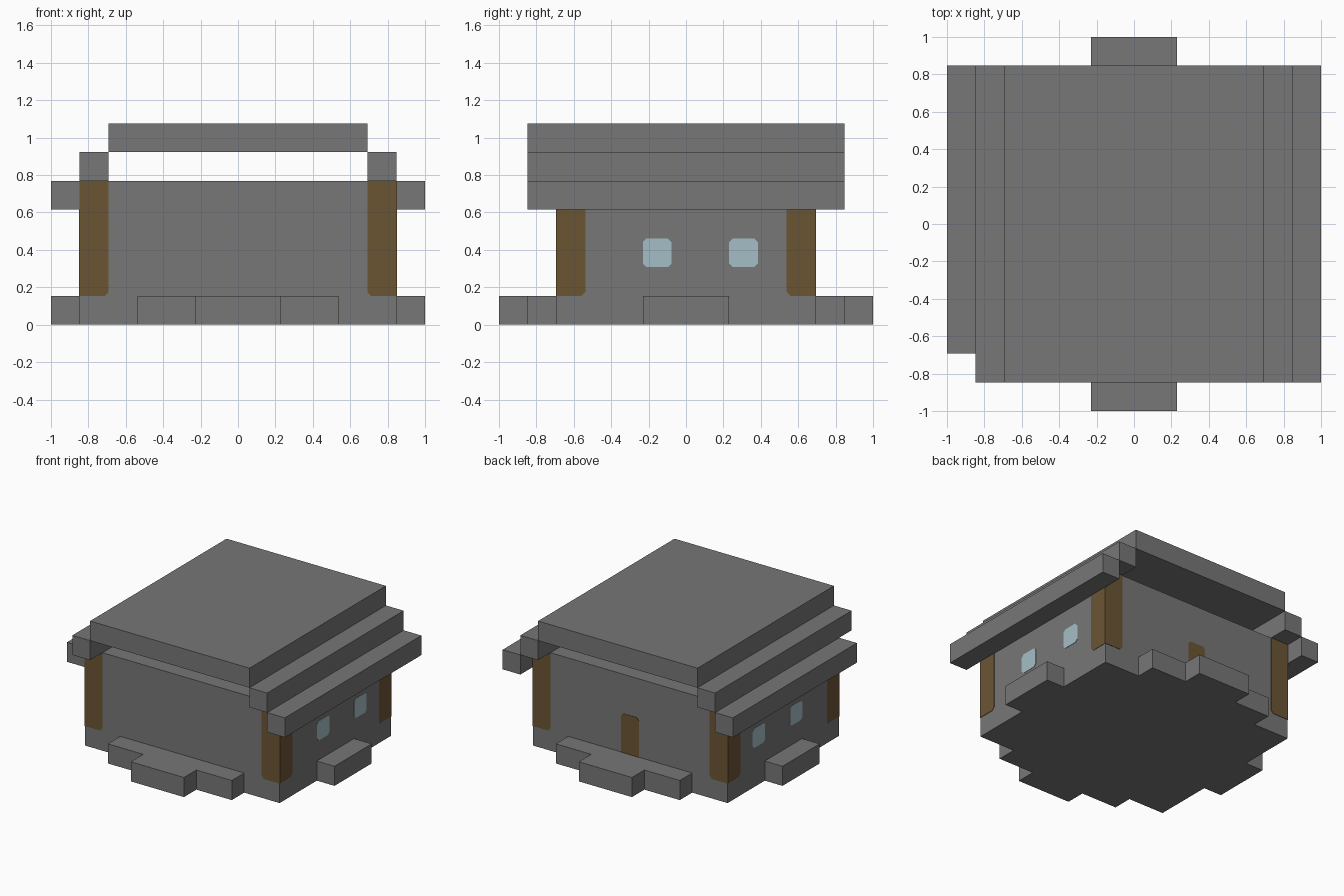
import bpy
import bmesh
from mathutils import Vector

cube = bpy.data.objects.get("Cube")
if cube:
    bpy.data.objects.remove(cube, do_unlink=True)

U = 2 / 13          # one building block
SKIN = 0.003        # thickness of painted plates
CUT = 0.02          # clipped plate corners


def material(name, rgb):
    m = bpy.data.materials.new(name)
    m.use_nodes = True
    m.diffuse_color = (*rgb, 1)
    bsdf = next(n for n in m.node_tree.nodes if n.type == 'BSDF_PRINCIPLED')
    bsdf.inputs["Base Color"].default_value = (*rgb, 1)
    bsdf.inputs["Roughness"].default_value = 0.9
    return m


STONE = material("grey stone", (0.184, 0.184, 0.184))
WOOD = material("brown wood", (0.147, 0.091, 0.034))
GLASS = material("pale blue glass", (0.376, 0.515, 0.565))


def finish(name, bm, mat):
    bmesh.ops.recalc_face_normals(bm, faces=bm.faces)
    mesh = bpy.data.meshes.new(name)
    bm.to_mesh(mesh)
    bm.free()
    mesh.materials.append(mat)
    obj = bpy.data.objects.new(name, mesh)
    bpy.context.collection.objects.link(obj)
    return obj


def prism(name, points, push, mat):
    """Extrude a flat outline along the push vector."""
    bm = bmesh.new()
    face = bm.faces.new([bm.verts.new(p) for p in points])
    ext = bmesh.ops.extrude_face_region(bm, geom=[face])["geom"]
    verts = [v for v in ext if isinstance(v, bmesh.types.BMVert)]
    bmesh.ops.translate(bm, verts=verts, vec=push)
    return finish(name, bm, mat)


def box(name, x, y, z, mat=STONE):
    """Box from ranges given in blocks."""
    pts = [(a * U, b * U, z[0] * U) for a, b in
           ((x[0], y[0]), (x[1], y[0]), (x[1], y[1]), (x[0], y[1]))]
    return prism(name, pts, (0, 0, (z[1] - z[0]) * U), mat)


def plate(name, normal, dist, span, z, mat, clipped):
    """Thin wall plate; clipped lists corners as (span index, z index)."""
    n = Vector(normal)
    along = Vector((abs(n.y), abs(n.x), 0))
    pts = []
    for i, j in ((0, 0), (1, 0), (1, 1), (0, 1)):
        a, h = span[i] * U, z[j] * U
        if (i, j) in clipped:
            da, dh = (CUT if i == 0 else -CUT), (CUT if j == 0 else -CUT)
            pair = [(a, h + dh), (a + da, h)]
            pts += pair if i == j else pair[::-1]
        else:
            pts.append((a, h))
    pts = [n * dist * U + along * a + Vector((0, 0, h)) for a, h in pts]
    return prism(name, pts, n * SKIN, mat)


# Hollow body with an open top, one block thick
body = bmesh.new()
bmesh.ops.create_cube(body, size=1)
for v in body.verts:
    v.co = Vector((v.co.x * 11, v.co.y * 9, (v.co.z + 0.5) * 5)) * U
body.normal_update()
top = max(body.faces, key=lambda f: f.calc_center_median().z)
bmesh.ops.inset_region(body, faces=[top], thickness=U, use_even_offset=True)
ext = bmesh.ops.extrude_face_region(body, geom=[top])["geom"]
if top.is_valid:
    bmesh.ops.delete(body, geom=[top], context='FACES_ONLY')
bmesh.ops.translate(body, vec=(0, 0, -4 * U),
                    verts=[v for v in ext if isinstance(v, bmesh.types.BMVert)])
finish("house_walls", body, STONE)

# Stepped porches at front and back, single steps at the sides
porch = [(-3.5, 4.5), (3.5, 4.5), (3.5, 5.5), (1.5, 5.5),
         (1.5, 6.5), (-1.5, 6.5), (-1.5, 5.5), (-3.5, 5.5)]
for side, s in (("front", -1), ("back", 1)):
    prism(side + "_porch", [(x * U, s * y * U, 0) for x, y in porch],
          (0, 0, U), STONE)
for side, s in (("right", -1), ("left", 1)):
    box(side + "_step", sorted((s * 5.5, s * 6.5)), (-1.5, 1.5), (0, 1))

# Stepped roof, with one block missing at the front right eave
box("roof_top", (-4.5, 4.5), (-5.5, 5.5), (6, 7))
for side, s in (("right", -1), ("left", 1)):
    box(side + "_roof_middle", sorted((s * 4.5, s * 5.5)), (-5.5, 5.5), (5, 6))
    start = -4.5 if s < 0 else -5.5
    box(side + "_roof_eave", sorted((s * 5.5, s * 6.5)), (start, 5.5), (4, 5))

# Wooden corner posts, shown on both outer faces of each corner
for xn, sx in (("right", -1), ("left", 1)):
    for yn, sy in (("front", -1), ("back", 1)):
        name = f"{yn}_{xn}_post"
        plate(name + "_face", (0, sy, 0), 4.5, sorted((sx * 4.5, sx * 5.5)),
              (1, 5), WOOD, [(0 if sx > 0 else 1, 0)])
        plate(name + "_side", (sx, 0, 0), 5.5, sorted((sy * 3.5, sy * 4.5)),
              (1, 5), WOOD, [(0 if sy > 0 else 1, 0)])

# Windows in both side walls
for side, s in (("right", -1), ("left", 1)):
    for row, y in (("front", -1.5), ("back", 1.5)):
        plate(f"{side}_{row}_window", (s, 0, 0), 5.5, (y, y + 1), (2, 3),
              GLASS, [(0, 0), (1, 0), (0, 1), (1, 1)])

# Back door
plate("back_door", (0, 1, 0), 4.5, (-0.5, 0.5), (1, 3), WOOD, [(0, 1), (1, 1)])
